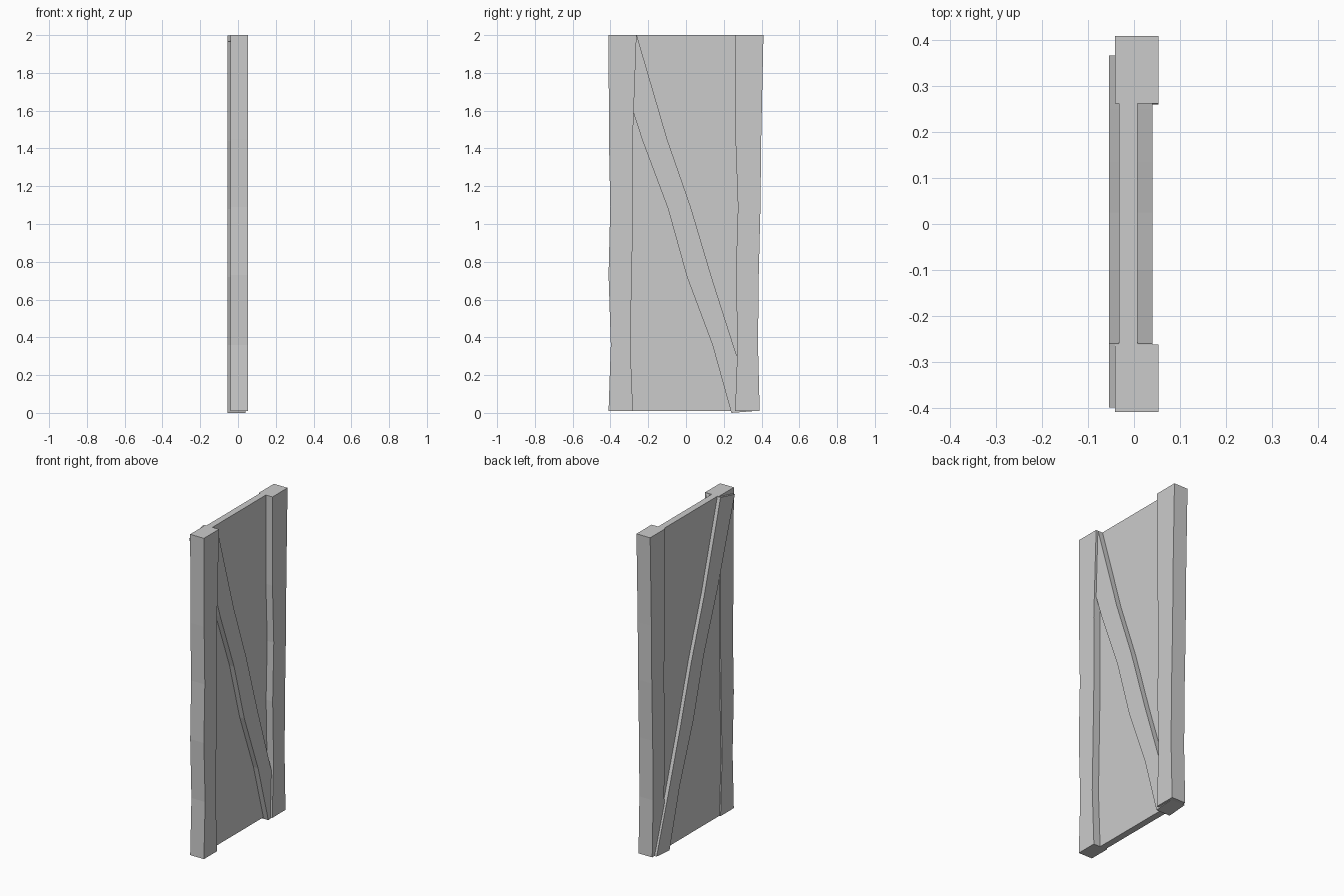
import bpy, bmesh

if "Cube" in bpy.data.objects:
    bpy.data.objects.remove(bpy.data.objects["Cube"])


def slab(name, left, right, x0, x1):
    """Board cut from matching (y, z) points on its left and right edges, thick along x."""
    bm = bmesh.new()
    rings = []
    for (ya, za), (yb, zb) in zip(left, right):
        corners = ((x0, ya, za), (x1, ya, za), (x1, yb, zb), (x0, yb, zb))
        rings.append([bm.verts.new(c) for c in corners])
    for a, b in zip(rings, rings[1:]):
        for i in range(4):
            j = (i + 1) % 4
            bm.faces.new((a[i], a[j], b[j], b[i]))
    bm.faces.new(rings[0])
    bm.faces.new(rings[-1])
    bmesh.ops.recalc_face_normals(bm, faces=bm.faces)
    mesh = bpy.data.meshes.new(name)
    bm.to_mesh(mesh)
    bm.free()
    obj = bpy.data.objects.new(name, mesh)
    bpy.context.collection.objects.link(obj)
    return obj


# Uneven hand-cut upright posts
heights = (0.01, 0.36, 0.73, 1.09, 1.45, 2.0)


def post(name, left_y, right_y):
    return slab(name, list(zip(left_y, heights)), list(zip(right_y, heights)), -0.041, 0.053)


post("left_post",
     (-0.41, -0.398, -0.41, -0.401, -0.408, -0.41),
     (-0.281, -0.295, -0.287, -0.28, -0.282, -0.262))
post("right_post",
     (0.26, 0.273, 0.264, 0.275, 0.262, 0.262),
     (0.39, 0.381, 0.385, 0.394, 0.398, 0.41))

# Thin door panel between the posts
slab("door_panel", [(-0.32, 0.01), (-0.32, 2.0)], [(0.32, 0.01), (0.32, 2.0)], -0.033, 0.008)

# Diagonal brace passing through the panel and behind the posts
slab("diagonal_brace",
     [(0.24, 0.0), (0.14, 0.36), (0.005, 0.72), (-0.095, 1.08), (-0.23, 1.44), (-0.4, 1.965)],
     [(0.367, 0.01), (0.25, 0.36), (0.135, 0.72), (0.025, 1.09), (-0.1, 1.45), (-0.26, 1.998)],
     -0.055, 0.04)
